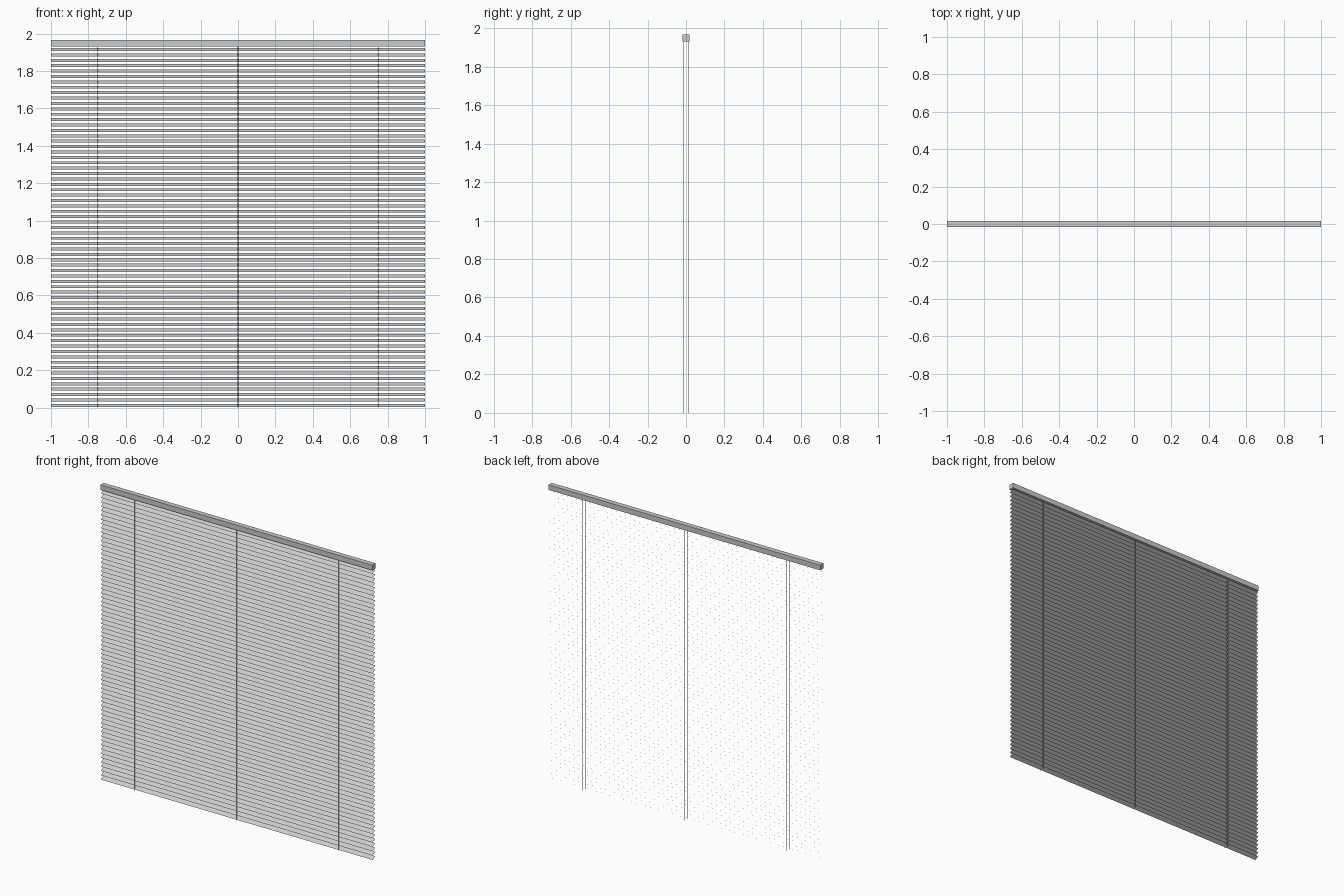
import bpy, bmesh, math

if "Cube" in bpy.data.objects:
    bpy.data.objects.remove(bpy.data.objects["Cube"])

SLATS = 67
TOP = 1.966          # top of head rail
RAIL = 0.034         # rail section
DEPTH = 0.027        # slat depth seen from above
TILT = math.radians(30)
RISE = DEPTH * math.tan(TILT)


def finish(name, bm):
    me = bpy.data.meshes.new(name)
    bm.to_mesh(me)
    bm.free()
    ob = bpy.data.objects.new(name, me)
    bpy.context.collection.objects.link(ob)
    return ob


def box(name, size, loc):
    bm = bmesh.new()
    bmesh.ops.create_cube(bm, size=1)
    bmesh.ops.scale(bm, vec=size, verts=bm.verts)
    ob = finish(name, bm)
    ob.location = loc
    return ob


# Head rail
box("head_rail", (2.0, RAIL, RAIL), (0, 0, TOP - RAIL / 2))

# Slats: thin tilted sheets, front edge low, back edge high
bm = bmesh.new()
z_first, z_last = 0.0045, 1.907
for i in range(SLATS):
    z = z_first + (z_last - z_first) * i / (SLATS - 1)
    h = DEPTH / 2
    vs = [bm.verts.new(p) for p in ((-1, -h, z), (1, -h, z),
                                    (1, h, z + RISE), (-1, h, z + RISE))]
    bm.faces.new(vs)
finish("slats", bm)

# Ladder cords in front of and behind the slats
cord_h = TOP - RAIL
for x, side in ((-0.75, "left"), (0, "middle"), (0.75, "right")):
    for y, face in ((-0.0135, "front"), (0.0135, "back")):
        box(f"{side}_{face}_cord", (0.003, 0.002, cord_h), (x, y, cord_h / 2))
